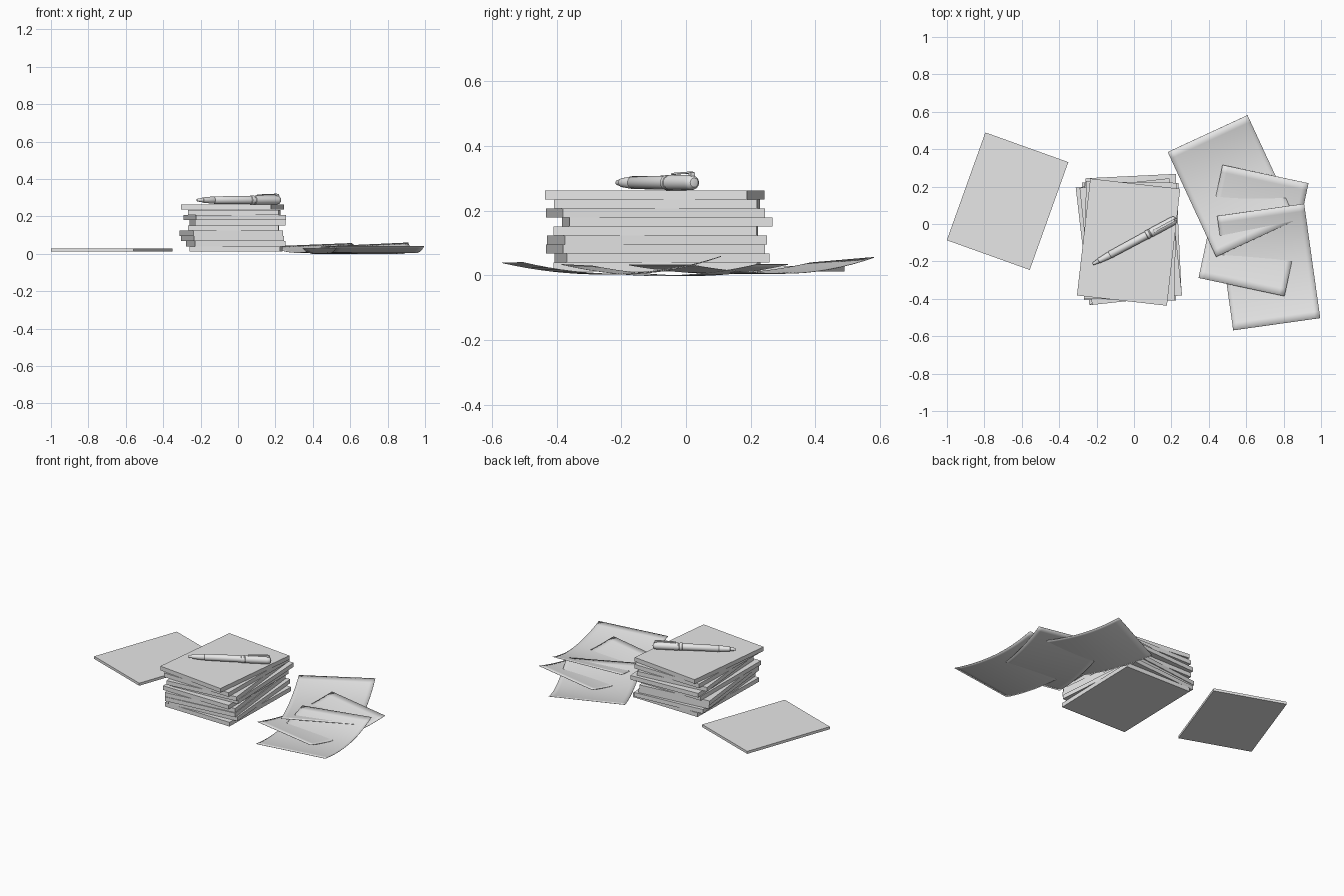
import bpy, bmesh, math
from mathutils import Matrix, Vector

if "Cube" in bpy.data.objects:
    bpy.data.objects.remove(bpy.data.objects["Cube"])

grey = bpy.data.materials.new("plain_grey")
grey.diffuse_color = (0.8, 0.8, 0.8, 1)
grey.use_nodes = True
grey.node_tree.nodes["Principled BSDF"].inputs["Base Color"].default_value = grey.diffuse_color


def add_object(name, bm, smooth=False):
    bmesh.ops.recalc_face_normals(bm, faces=bm.faces)
    mesh = bpy.data.meshes.new(name)
    bm.to_mesh(mesh)
    bm.free()
    mesh.materials.append(grey)
    obj = bpy.data.objects.new(name, mesh)
    bpy.context.collection.objects.link(obj)
    if smooth:
        bpy.ops.object.select_all(action='DESELECT')
        obj.select_set(True)
        bpy.context.view_layer.objects.active = obj
        bpy.ops.object.shade_smooth_by_angle(angle=math.radians(35))
    return obj


def slab(name, x, y, z, w, l, h, angle):
    """Flat box with its underside at z, turned about the vertical."""
    bm = bmesh.new()
    bmesh.ops.create_cube(bm, size=1, matrix=Matrix.Diagonal((w, l, h, 1)))
    obj = add_object(name, bm)
    obj.location = (x, y, z + h / 2)
    obj.rotation_euler.z = math.radians(angle)


def sheet(name, x, y, base, angle, front, back, w=0.47, l=0.617, n=16):
    """Sheet curling up at both ends; front/back are (left, right) corner rises."""
    bm = bmesh.new()
    bmesh.ops.create_grid(bm, x_segments=n, y_segments=n, size=1)
    for v in bm.verts:
        ends = back if v.co.y > 0 else front
        t = (v.co.x + 1) / 2
        rise = ends[0] * (1 - t) + ends[1] * t
        v.co = (v.co.x * w / 2, v.co.y * l / 2, rise * v.co.y ** 2)
    obj = add_object(name, bm, True)
    obj.location = (x, y, base)
    obj.rotation_euler.z = math.radians(angle)
    solid = obj.modifiers.new("thickness", 'SOLIDIFY')
    solid.thickness = 0.002
    solid.offset = 1


# Stack of slabs, bottom to top: x, y, angle
stack = [(-0.011, -0.09, -1.3), (-0.013, -0.074, 4.5), (-0.029, -0.094, 6.2),
         (-0.035, -0.09, 6.6), (-0.024, -0.094, -0.4), (-0.003, -0.058, 2.8),
         (-0.017, -0.094, 6.1), (-0.02, -0.09, -1.0), (-0.029, -0.097, -6.5)]
for i, (x, y, a) in enumerate(stack):
    slab(f"stacked_pad_{i + 1}", x, y, 0.012 + i * 0.0279, 0.484, 0.629, 0.0276, a)

# Single slab lying to the left
slab("loose_pad", -0.676, 0.122, 0.012, 0.471, 0.612, 0.017, -19.7)

# Three overlapping curled sheets
sheet("bottom_sheet", 0.639, -0.035, 0.0, -12, (0.03, 0.035), (0.035, 0.035))
sheet("back_sheet", 0.523, 0.203, 0.007, 24.8, (0.026, 0.026), (0.033, 0.05))
sheet("front_sheet", 0.72, -0.23, 0.005, 8, (0.035, 0.036), (0.034, 0.055))

# Pen: (distance from tip, radius) revolved about its length
profile = [(0, 0), (0, 0.005), (0.006, 0.008), (0.034, 0.012), (0.036, 0.014),
           (0.1, 0.0195), (0.103, 0.018), (0.106, 0.02), (0.325, 0.0215),
           (0.327, 0.024), (0.343, 0.024), (0.345, 0.0225), (0.35, 0.0225),
           (0.352, 0.024), (0.485, 0.0235), (0.497, 0.021), (0.505, 0.014),
           (0.508, 0)]
pen_matrix = Matrix.Translation((-0.22, -0.214, 0.287)) @ Matrix.Rotation(math.radians(28.3), 4, 'Z')
bm = bmesh.new()
verts = [bm.verts.new((s, 0, r)) for s, r in profile]
edges = [bm.edges.new(pair) for pair in zip(verts, verts[1:])]
bmesh.ops.spin(bm, geom=verts + edges, cent=(0, 0, 0), axis=(1, 0, 0),
               angle=math.tau, steps=32, use_merge=True)
bmesh.ops.remove_doubles(bm, verts=bm.verts, dist=0.0001)
add_object("pen_body", bm, True).matrix_world = pen_matrix

# Pen clip: side profile extruded across the cap
bm = bmesh.new()
outline = [(0.365, 0.026), (0.372, 0.030), (0.48, 0.034), (0.495, 0.032),
           (0.499, 0.015), (0.485, 0.015), (0.48, 0.028), (0.376, 0.025),
           (0.368, 0.023)]
face = bm.faces.new([bm.verts.new((s, -0.007, z)) for s, z in outline])
side = bmesh.ops.extrude_face_region(bm, geom=[face])
bmesh.ops.translate(bm, vec=Vector((0, 0.014, 0)),
                    verts=[g for g in side["geom"] if isinstance(g, bmesh.types.BMVert)])
add_object("pen_clip", bm).matrix_world = pen_matrix
